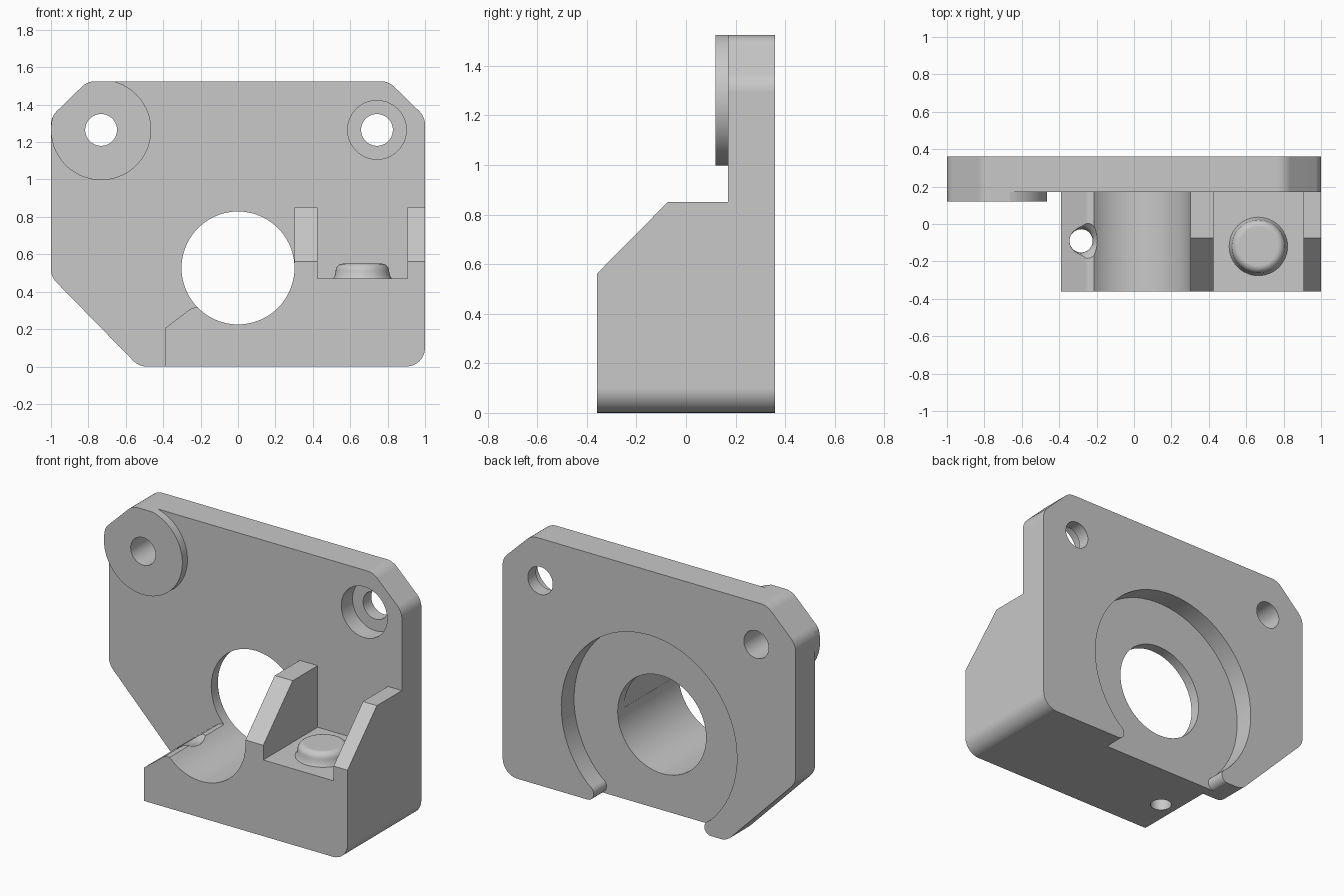
import bpy, bmesh, math
from mathutils import Vector

cube = bpy.data.objects.get("Cube")
if cube:
    bpy.data.objects.remove(cube, do_unlink=True)

grey = bpy.data.materials.new("machined_grey")
grey.use_nodes = True
grey.diffuse_color = (0.58, 0.58, 0.58, 1)
grey.node_tree.nodes["Principled BSDF"].inputs["Base Color"].default_value = (0.58, 0.58, 0.58, 1)


def rounded(corners, steps=8):
    """Outline from (u, v, radius) corners, with a fillet where radius > 0."""
    out = []
    for i, (u, v, r) in enumerate(corners):
        p = Vector((u, v))
        if not r:
            out.append(p)
            continue
        a = (Vector(corners[i - 1][:2]) - p).normalized()
        b = (Vector(corners[(i + 1) % len(corners)][:2]) - p).normalized()
        half = a.angle(b) / 2
        centre = p + (a + b).normalized() * r / math.sin(half)
        start = (p + a * r / math.tan(half) - centre).normalized()
        end = (p + b * r / math.tan(half) - centre).normalized()
        for k in range(steps + 1):
            out.append(centre + start.slerp(end, k / steps).normalized() * r)
    return out


def circle(u, v, r, n=72):
    return [Vector((u + r * math.cos(math.tau * k / n), v + r * math.sin(math.tau * k / n)))
            for k in range(n)]


def finish(name, bm):
    bmesh.ops.recalc_face_normals(bm, faces=bm.faces[:])
    mesh = bpy.data.meshes.new(name)
    bm.to_mesh(mesh)
    bm.free()
    mesh.materials.append(grey)
    ob = bpy.data.objects.new(name, mesh)
    bpy.context.collection.objects.link(ob)
    return ob


def prism(name, pts, lo, hi, axis="y"):
    """Extrude an xz outline along y, or a yz outline along x."""
    bm = bmesh.new()
    place = (lambda p, d: (p[0], d, p[1])) if axis == "y" else (lambda p, d: (d, p[0], p[1]))
    ends = [[bm.verts.new(place(p, d)) for p in pts] for d in (lo, hi)]
    for ring in ends:
        bm.faces.new(ring)
    for i in range(len(pts)):
        bm.faces.new((ends[0][i - 1], ends[0][i], ends[1][i], ends[1][i - 1]))
    return finish(name, bm)


def lathe(name, profile, x, y, n=48):
    """Closed solid of revolution about a vertical axis."""
    bm = bmesh.new()
    rings = [[bm.verts.new((x + p.x, y + p.y, z)) for p in circle(0, 0, r, n)] for r, z in profile]
    for low, high in zip(rings, rings[1:]):
        for i in range(n):
            bm.faces.new((low[i - 1], low[i], high[i], high[i - 1]))
    bm.faces.new(rings[0])
    bm.faces.new(rings[-1])
    return finish(name, bm)


def combine(target, tool, operation):
    mod = target.modifiers.new("combine", "BOOLEAN")
    mod.operation, mod.solver, mod.object = operation, "EXACT", tool
    graph = bpy.context.evaluated_depsgraph_get()
    mesh = bpy.data.meshes.new_from_object(target.evaluated_get(graph))
    target.modifiers.clear()
    target.data = mesh
    bpy.data.objects.remove(tool, do_unlink=True)


BACK, FACE, FRONT = 0.36, 0.17, -0.36
HZ, HR = 0.527, 0.302          # main bore height and radius

# Plate with clipped corners
outline = rounded([(-0.53, 0, 0.1), (1, 0, 0.1), (1, 1.335, 0.1), (0.805, 1.525, 0.1),
                   (-0.805, 1.525, 0.1), (-1, 1.335, 0.1), (-1, 0.48, 0.1)])
body = prism("mount_body", outline, FACE, BACK)

# Round recess in the back, open at the bottom between rounded lips
R = 0.6
tip = math.asin(HZ / R)
first = -tip + math.radians(16)
last = math.pi - first
arc = [(R * math.cos(first + (last - first) * k / 64),
        HZ + R * math.sin(first + (last - first) * k / 64), 0) for k in range(65)]
lip = R * math.cos(tip)
low = -0.0005
recess = rounded([(-0.7, -0.2, 0), (0.7, -0.2, 0), (0.7, low, 0), (lip, low, 0.045)]
                 + arc + [(-lip, low, 0.045), (-0.7, low, 0)])
combine(body, prism("recess_cutter", recess, 0.235, 0.5), "DIFFERENCE")

# Raised pad around the upper screw hole, trimmed to the plate outline
pad = prism("screw_pad", circle(-0.732, 1.265, 0.268), 0.12, 0.2)
combine(pad, prism("pad_trim", outline, 0.0, 0.3), "INTERSECT")
combine(body, pad, "UNION")

# Front block with pocket and sloping side walls
block = prism("front_block", rounded([
    (-0.39, 0, 0), (1, 0, 0.1), (1, 0.85, 0), (0.303, 0.85, 0), (0.303, HZ, 0),
    (0, HZ, 0), (-0.1, 0.315, 0), (-0.245, 0.315, 0.06), (-0.39, 0.205, 0)]), FRONT, 0.2)
combine(block, prism("pocket_cutter", [(0.425, 0.47), (0.905, 0.47), (0.905, 1), (0.425, 1)],
                     -0.5, FACE), "DIFFERENCE")
combine(block, prism("slope_cutter", [(0.025, 0.95), (-0.46, 0.46), (-0.46, 0.95)],
                     0.2, 1.2, "x"), "DIFFERENCE")
combine(body, block, "UNION")

# Bore, screw holes and counterbore
for x, z, r, depth in ((0, HZ, HR, 1), (-0.732, 1.265, 0.085, 1),
                       (0.743, 1.265, 0.085, 1), (0.743, 1.265, 0.157, 0.28)):
    combine(body, prism("hole_cutter", circle(x, z, r), -0.6, depth), "DIFFERENCE")

# Vertical hole with a flared mouth
combine(body, lathe("pin_cutter", [(0.062, -0.1), (0.062, 0.24), (0.066, 0.265), (0.078, 0.29),
                                   (0.1, 0.31), (0.115, 0.33), (0.115, 0.36)], -0.283, -0.09),
        "DIFFERENCE")

# Button on the pocket floor, flared at the base and rounded at the rim
rim = [(0.103 + 0.04 * math.cos(math.pi * k / 12), 0.51 + 0.04 * math.sin(math.pi * k / 12))
       for k in range(7)]
button = lathe("button", [(0.158, 0.465), (0.155, 0.474), (0.147, 0.487)] + rim, 0.665, -0.12)

for ob in (body, button):
    bpy.ops.object.select_all(action="DESELECT")
    ob.select_set(True)
    bpy.context.view_layer.objects.active = ob
    bpy.ops.object.shade_smooth_by_angle(angle=math.radians(30))
    ob.modifiers.new("even_shading", "WEIGHTED_NORMAL").keep_sharp = True
